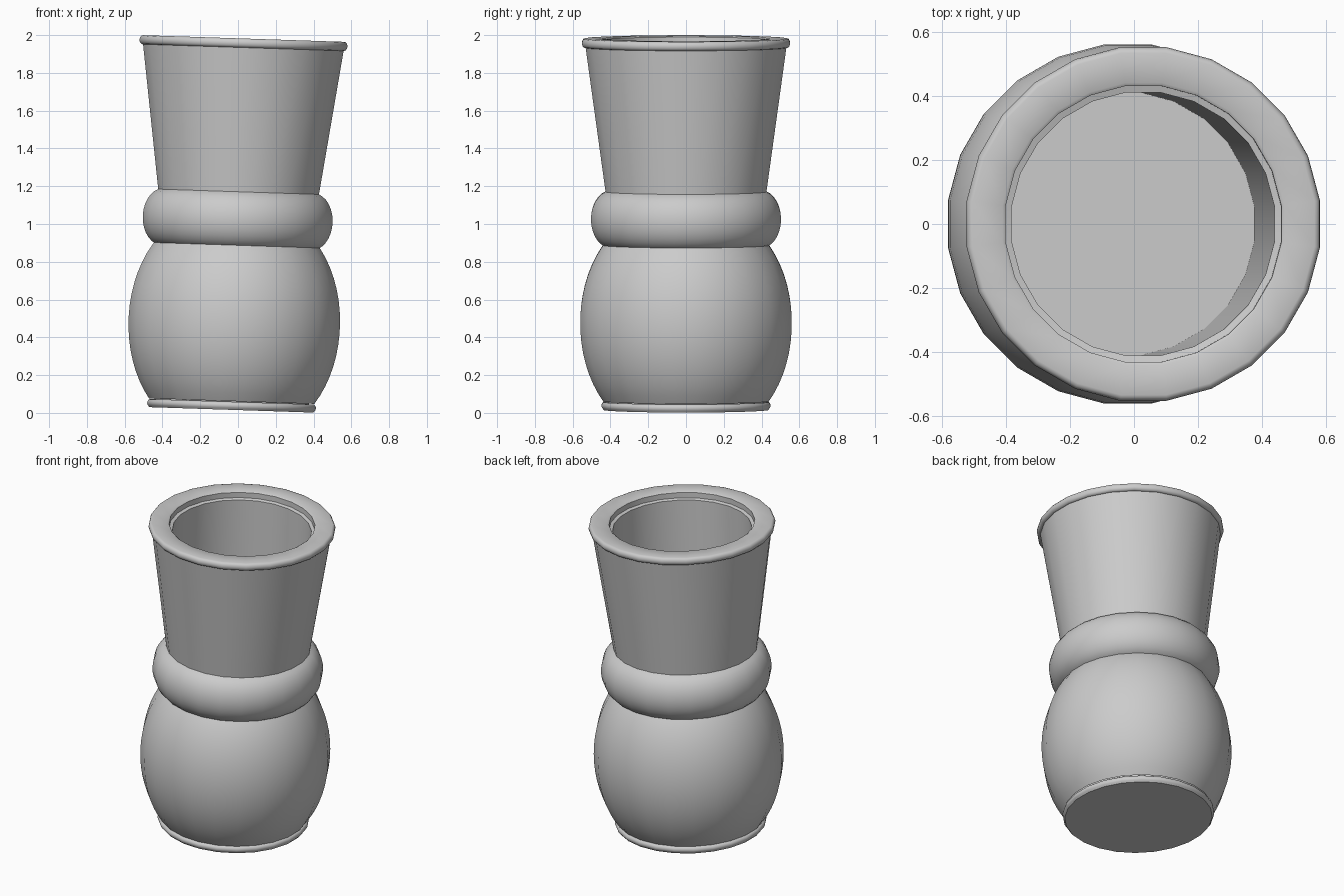
import bpy
import bmesh
from math import sin, cos, pi, radians
from mathutils import Matrix

cube = bpy.data.objects.get("Cube")
if cube:
    bpy.data.objects.remove(cube)

SIDES = 24
FIT = 1 / cos(pi / SIDES)          # flats, not corners, lie on the axes
TILT = Matrix.Translation((-0.035, 0, 0.016)) @ Matrix.Rotation(0.033, 4, 'Y')

clay = bpy.data.materials.new("light_grey_clay")
clay.use_nodes = True
clay.diffuse_color = (0.6, 0.6, 0.6, 1)
clay.node_tree.nodes["Principled BSDF"].inputs["Base Color"].default_value = (0.6, 0.6, 0.6, 1)


def lathe(name, profile, closed=False, cap_first=False):
    """Spin a (radius, height) profile round the leaning axis."""
    bm = bmesh.new()
    rings = []
    for r, z in profile:
        angles = [2 * pi * (i + 0.5) / SIDES for i in range(SIDES)]
        rings.append([bm.verts.new((r * FIT * cos(a), r * FIT * sin(a), z)) for a in angles])
    pairs = list(zip(rings, rings[1:]))
    if closed:
        pairs.append((rings[-1], rings[0]))
    for low, high in pairs:
        for i in range(SIDES):
            j = (i + 1) % SIDES
            bm.faces.new((low[i], low[j], high[j], high[i]))
    if cap_first:
        bm.faces.new(rings[0][::-1])
    mesh = bpy.data.meshes.new(name)
    bm.to_mesh(mesh)
    bm.free()
    mesh.materials.append(clay)
    obj = bpy.data.objects.new(name, mesh)
    bpy.context.collection.objects.link(obj)
    obj.matrix_world = TILT
    bpy.ops.object.select_all(action='DESELECT')
    obj.select_set(True)
    bpy.context.view_layer.objects.active = obj
    bpy.ops.object.shade_smooth_by_angle(angle=radians(35))
    return obj


def bulge(r, z, dr, dz, start, end, steps):
    """Elliptical arc in the profile plane, angles in degrees."""
    arc = [radians(start + (end - start) * i / steps) for i in range(steps + 1)]
    return [(r + dr * cos(a), z + dz * sin(a)) for a in arc]


# Foot: flat underside with a thin rounded bead
lathe("foot", [(0.435, 0)] + bulge(0.43, 0.023, 0.017, 0.02, -60, 90, 6), cap_first=True)

# Rounded lower body
lathe("body", bulge(0.16, 0.46, 0.4, 0.575, -46, 50, 16))

# Fat collar round the waist
lathe("collar", [(0.415, 0.86)] + bulge(0.395, 1.01, 0.108, 0.152, -72, 75, 12) + [(0.42, 1.163)])

# Flared cup
lathe("cup", [(0.425, 1.15), (0.532, 1.925)])

# Rolled rim with a broad flat top
lathe("rim", [(0.415, 1.92)] + bulge(0.533, 1.943, 0.018, 0.024, -90, 90, 6)
      + [(0.44, 1.967), (0.43, 1.96), (0.43, 1.925)], closed=True)

# Straight inner wall and floor, faces turned inward
lining = lathe("inner_lining", [(0.41, 0.03), (0.41, 1.92), (0.43, 1.926)], cap_first=True)
lining.data.flip_normals()
